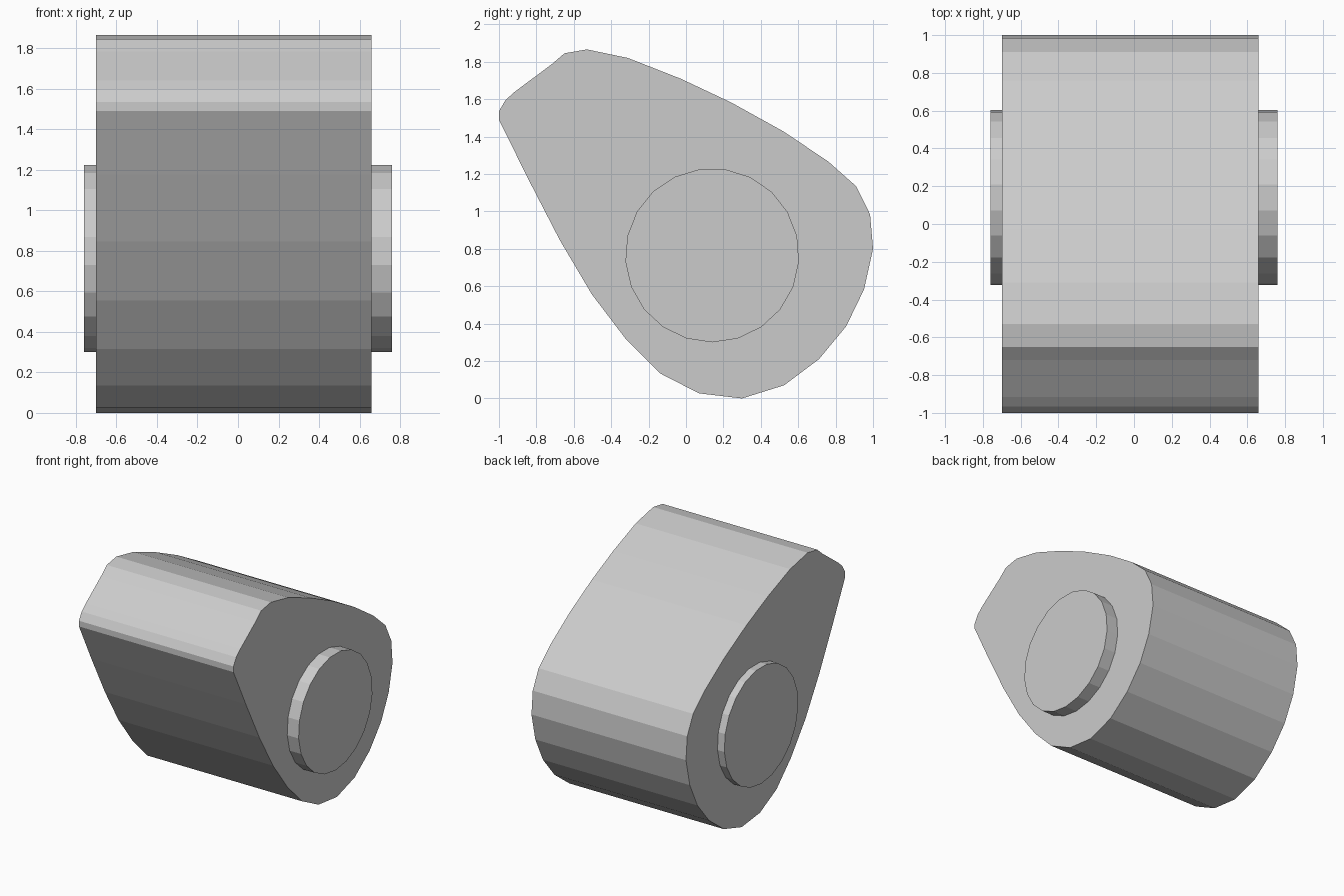
import bpy, bmesh, math

if "Cube" in bpy.data.objects:
    bpy.data.objects.remove(bpy.data.objects["Cube"])


def extrude_x(name, profile, x0, x1):
    """Closed prism: a (y, z) outline swept along x."""
    bm = bmesh.new()
    face = bm.faces.new([bm.verts.new((x0, y, z)) for y, z in profile])
    res = bmesh.ops.extrude_face_region(bm, geom=[face], use_keep_orig=True)
    verts = [g for g in res["geom"] if isinstance(g, bmesh.types.BMVert)]
    bmesh.ops.translate(bm, verts=verts, vec=(x1 - x0, 0, 0))
    bmesh.ops.recalc_face_normals(bm, faces=bm.faces)
    mesh = bpy.data.meshes.new(name)
    bm.to_mesh(mesh)
    bm.free()
    obj = bpy.data.objects.new(name, mesh)
    bpy.context.collection.objects.link(obj)
    return obj


# Cam-shaped body: narrow nose at upper front, round heel at lower back
cam_outline = [
    (-1.0, 1.49), (-1.0, 1.535), (-0.965, 1.595), (-0.915, 1.64),
    (-0.72, 1.785), (-0.65, 1.845), (-0.53, 1.866), (-0.31, 1.82),
    (-0.03, 1.71), (0.24, 1.583), (0.52, 1.428), (0.76, 1.267),
    (0.91, 1.134), (0.984, 0.984), (1.0, 0.80), (0.952, 0.583),
    (0.856, 0.385), (0.711, 0.21), (0.524, 0.07), (0.30, 0.0),
    (0.07, 0.027), (-0.139, 0.134), (-0.32, 0.315), (-0.503, 0.556),
    (-0.674, 0.845), (-0.845, 1.176),
]
extrude_x("cam_body", cam_outline, -0.70, 0.66)

# Round axle through the heel, 21 sides with one corner pointing down
SIDES, RADIUS, CY, CZ = 21, 0.465, 0.14, 0.765
axle_outline = []
for i in range(SIDES):
    a = -math.pi / 2 + 2 * math.pi * i / SIDES
    axle_outline.append((CY + RADIUS * math.cos(a), CZ + RADIUS * math.sin(a)))
extrude_x("axle", axle_outline, -0.76, 0.76)
